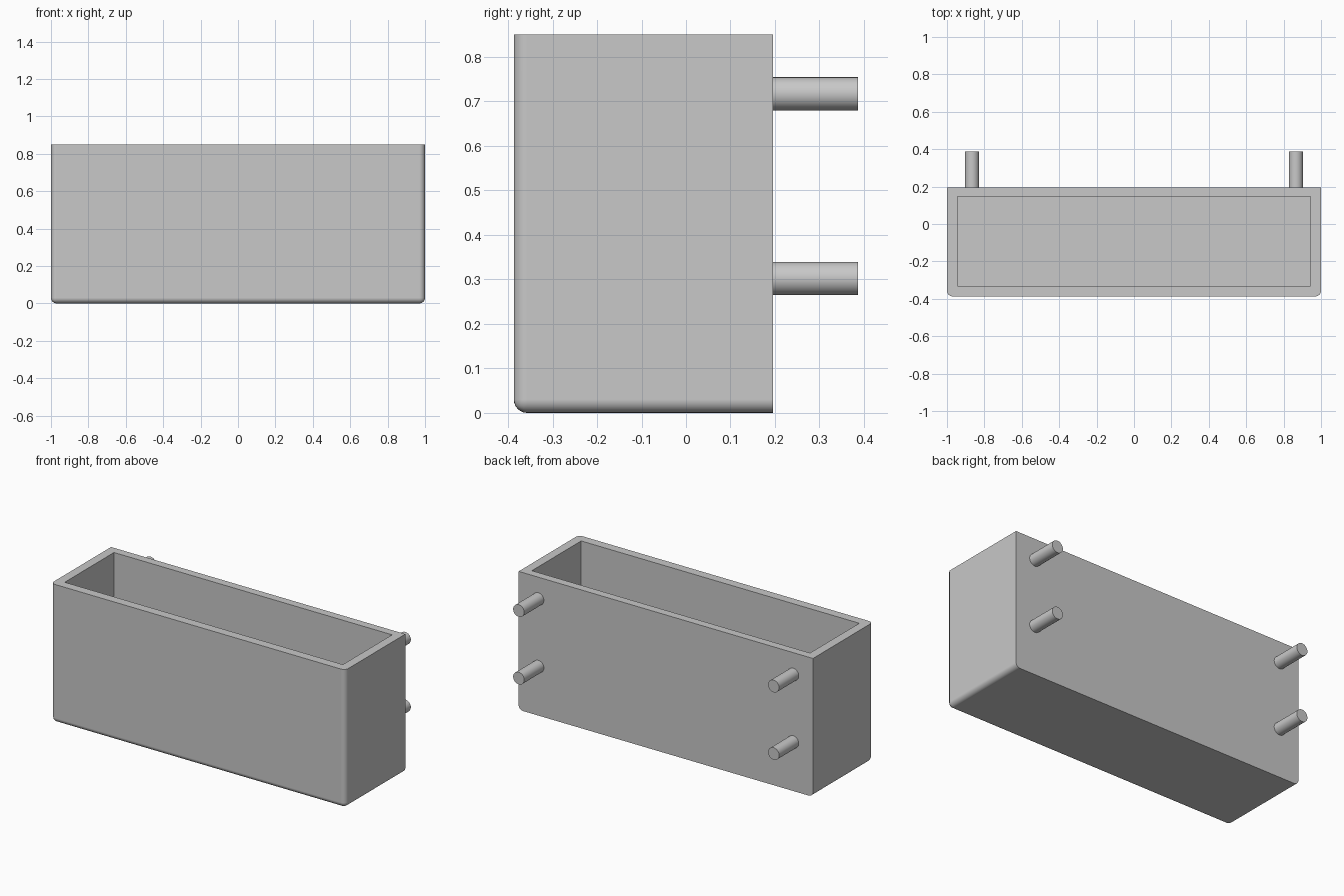
import bpy
import bmesh
import math
from mathutils import Matrix, Vector

cube = bpy.data.objects.get("Cube")
if cube:
    bpy.data.objects.remove(cube, do_unlink=True)

grey = bpy.data.materials.new("light_grey")
grey.use_nodes = True
grey.diffuse_color = (0.58, 0.58, 0.58, 1)
grey.node_tree.nodes["Principled BSDF"].inputs["Base Color"].default_value = grey.diffuse_color

WIDTH, HEIGHT, FRONT, BACK = 1.0, 0.85, -0.387, 0.196
WALL, ROUND = 0.055, 0.03


def add_object(name, bm):
    mesh = bpy.data.meshes.new(name)
    bm.to_mesh(mesh)
    bm.free()
    mesh.materials.append(grey)
    obj = bpy.data.objects.new(name, mesh)
    bpy.context.collection.objects.link(obj)
    return obj


def box(low, high):
    low, high = Vector(low), Vector(high)
    bm = bmesh.new()
    bmesh.ops.create_cube(bm, size=1, matrix=Matrix.Translation((low + high) / 2)
                          @ Matrix.Diagonal((*(high - low), 1)))
    return bm


def activate(obj):
    bpy.ops.object.select_all(action="DESELECT")
    obj.select_set(True)
    bpy.context.view_layer.objects.active = obj


def smooth(obj):
    activate(obj)
    bpy.ops.object.shade_smooth_by_angle(angle=math.radians(30))


# Trough body: round the base and front corners, keep rim and back sharp
bm = box((-WIDTH, FRONT, 0), (WIDTH, BACK, HEIGHT))


def is_rounded(edge):
    mid = (edge.verts[0].co + edge.verts[1].co) / 2
    at_back = mid.y > BACK - 0.01
    at_rim = mid.z > HEIGHT - 0.01
    return not at_back and not at_rim


bmesh.ops.bevel(bm, geom=[e for e in bm.edges if is_rounded(e)], offset=ROUND,
                segments=6, profile=0.5, affect="EDGES")
body = add_object("trough_body", bm)

# Hollow inside, cut from the open top
cutter = add_object("cavity_cutter", box((-WIDTH + WALL, FRONT + WALL, WALL),
                                         (WIDTH - WALL, BACK - 0.05, HEIGHT + 0.2)))
cutter.hide_render = True
cut = body.modifiers.new("cavity", "BOOLEAN")
cut.operation = "DIFFERENCE"
cut.solver = "EXACT"
cut.object = cutter
activate(body)
bpy.ops.object.modifier_apply(modifier=cut.name)
bpy.data.objects.remove(cutter, do_unlink=True)
smooth(body)
body.modifiers.new("flat_panels", "WEIGHTED_NORMAL").keep_sharp = True

# Four mounting pegs on the back
PEG_END = 0.387
for side, x in (("right", -0.866), ("left", 0.866)):
    for level, z in (("lower", 0.302), ("upper", 0.717)):
        bm = bmesh.new()
        place = Matrix.Translation((x, (BACK + PEG_END) / 2, z)) @ Matrix.Rotation(math.pi / 2, 4, "X")
        bmesh.ops.create_cone(bm, cap_ends=True, segments=32, radius1=0.0375, radius2=0.0375,
                              depth=PEG_END - BACK, matrix=place)
        smooth(add_object(f"{level}_{side}_peg", bm))
